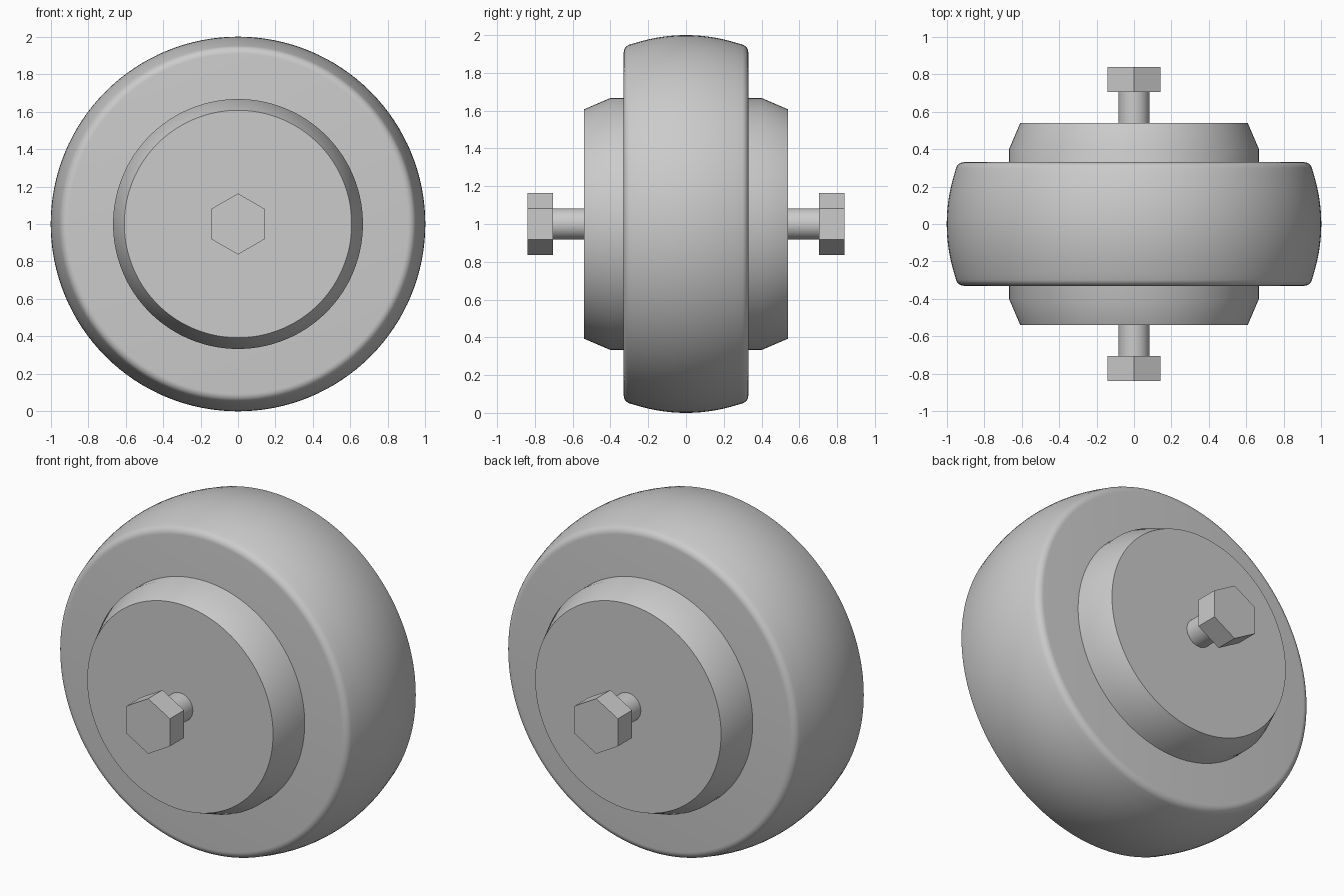
import bpy, bmesh, math
from mathutils import Matrix, Vector

cube = bpy.data.objects.get("Cube")
if cube:
    bpy.data.objects.remove(cube)

AXLE_HEIGHT = 1.0

grey = bpy.data.materials.new("plain grey")
grey.use_nodes = True
colour = (0.6, 0.6, 0.6, 1)
grey.diffuse_color = colour
grey.node_tree.nodes["Principled BSDF"].inputs["Base Color"].default_value = colour


def lathe(name, profile, sides, smooth=True):
    """Turn (y, radius) points around the axle; the ends are capped."""
    bm = bmesh.new()
    rings = []
    for y, r in profile:
        ring = []
        for i in range(sides):
            a = math.tau * i / sides
            ring.append(bm.verts.new((r * math.sin(a), y, r * math.cos(a))))
        rings.append(ring)
    for a, b in zip(rings, rings[1:]):
        for i in range(sides):
            j = (i + 1) % sides
            bm.faces.new((a[i], a[j], b[j], b[i]))
    bm.faces.new(rings[0])
    bm.faces.new(rings[-1])
    bmesh.ops.recalc_face_normals(bm, faces=bm.faces)
    mesh = bpy.data.meshes.new(name)
    bm.to_mesh(mesh)
    bm.free()
    mesh.materials.append(grey)
    obj = bpy.data.objects.new(name, mesh)
    obj.location.z = AXLE_HEIGHT
    bpy.context.collection.objects.link(obj)
    if smooth:
        bpy.ops.object.select_all(action='DESELECT')
        obj.select_set(True)
        bpy.context.view_layer.objects.active = obj
        bpy.ops.object.shade_smooth_by_angle(angle=math.radians(35))
    return obj


# Tyre: crowned tread with rounded shoulders
half_width, crown_drop, shoulder_y = 0.33, 0.05, 0.295
tread = [(y, 1 - crown_drop * (y / shoulder_y) ** 2)
         for y in (shoulder_y * k / 8 for k in range(9))]
corner = 0.045
centre = Vector((half_width - corner, 1 - crown_drop - corner * 0.95))
shoulder = [(centre.x + corner * math.sin(a), centre.y + corner * math.cos(a))
            for a in (math.radians(18 + 12 * k) for k in range(7))]
half = tread[:-1] + shoulder
tyre_profile = [(-y, r) for y, r in reversed(half[1:])] + half
lathe("tyre", tyre_profile, 128)

# Hub: wide drum with bevelled ends
hub_half = [(0.40, 0.667), (0.54, 0.607)]
lathe("hub", [(-y, r) for y, r in reversed(hub_half)] + hub_half, 128)

# Axle rod through the hub
lathe("axle", [(-0.72, 0.083), (0.72, 0.083)], 48)

# Hexagonal bolt heads at both ends
for side, label in ((-1, "front"), (1, "back")):
    lathe(label + "_bolt_head", [(side * 0.705, 0.163), (side * 0.838, 0.163)], 6, smooth=False)
